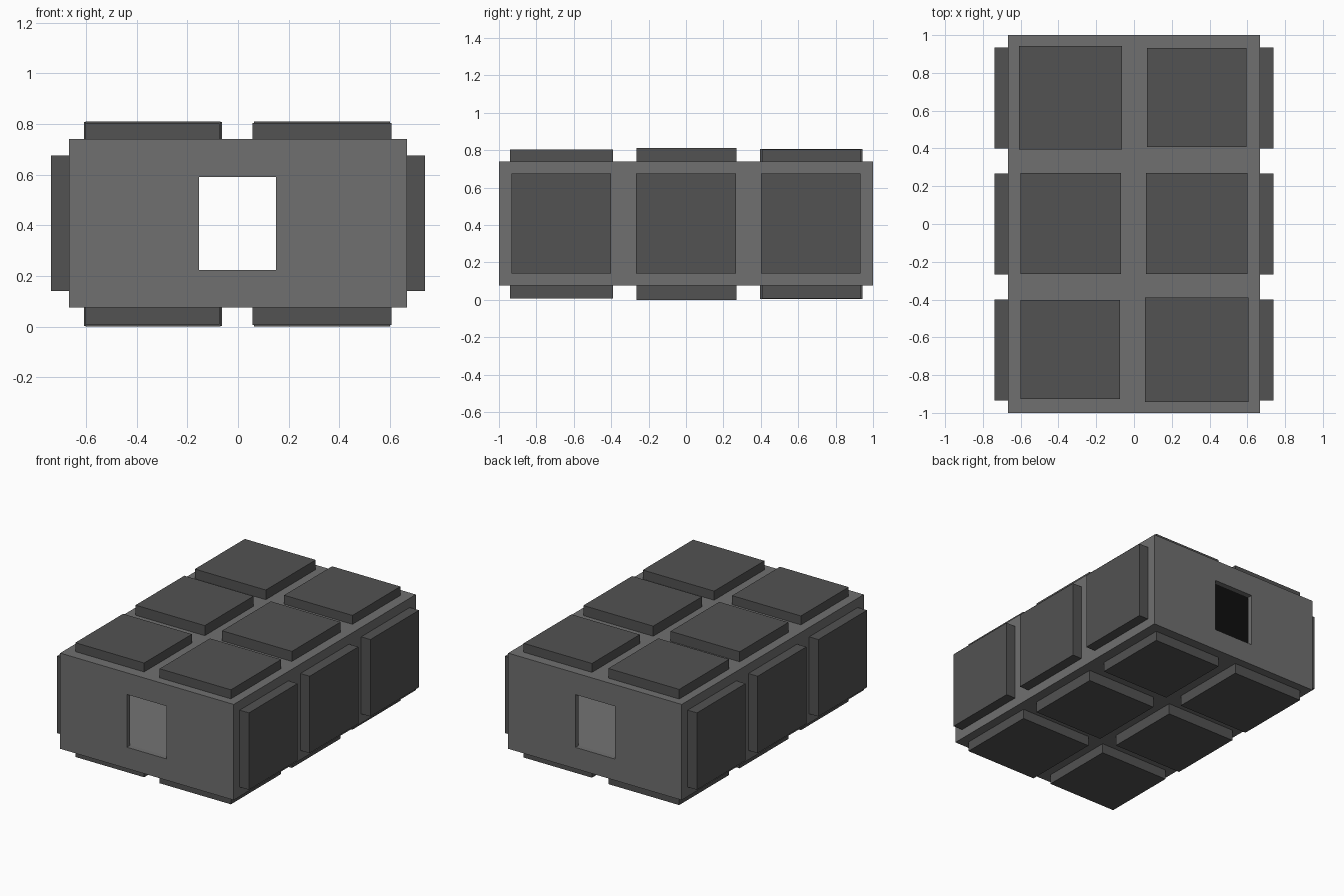
import bpy

if "Cube" in bpy.data.objects:
    bpy.data.objects.remove(bpy.data.objects["Cube"])


def material(name, grey):
    mat = bpy.data.materials.new(name)
    mat.diffuse_color = (grey, grey, grey, 1)
    mat.use_nodes = True
    mat.node_tree.nodes["Principled BSDF"].inputs["Base Color"].default_value = mat.diffuse_color
    return mat


BODY = material("body_grey", 0.16)
PAD = material("pad_dark_grey", 0.085)
FLOOR = material("floor_grey", 0.175)
CEILING = material("ceiling_black", 0.02)


def box(name, x0, x1, y0, y1, z0, z1, mat=None):
    """Axis-aligned box from its limits."""
    v = [(x, y, z) for z in (z0, z1) for x, y in ((x0, y0), (x1, y0), (x1, y1), (x0, y1))]
    f = [(3, 2, 1, 0), (4, 5, 6, 7), (0, 1, 5, 4), (1, 2, 6, 5), (2, 3, 7, 6), (3, 0, 4, 7)]
    mesh = bpy.data.meshes.new(name)
    mesh.from_pydata(v, [], f)
    if mat:
        mesh.materials.append(mat)
    ob = bpy.data.objects.new(name, mesh)
    bpy.context.collection.objects.link(ob)
    return ob


MID_Z = 0.405   # mirror height of the whole model
WALL = 0.035
X, Y, Z0, Z1 = 0.667, 1.0, 0.075, 0.74
SILL, LINTEL = 0.223, 0.59

# Hollow body with a rectangular opening in both ends
body = box("body_shell", -X, X, -Y, Y, Z0, Z1, BODY)
inner = (-X + WALL, X - WALL, -Y + WALL, Y - WALL)
cavity = box("cavity_cutter", *inner, Z0 + WALL, Z1 - WALL, BODY)
opening = box("opening_cutter", -0.153, 0.15, -1.2, 1.2, SILL, LINTEL, BODY)
for cutter in (cavity, opening):
    mod = body.modifiers.new(cutter.name, 'BOOLEAN')
    mod.operation = 'DIFFERENCE'
    mod.solver = 'EXACT'
    mod.object = cutter
    cutter.hide_render = True
    cutter.hide_set(True)

# Inner floor and ceiling, level with the sill and the lintel
box("inner_floor", *inner, Z0 + WALL, SILL, FLOOR)
box("inner_ceiling", *inner, LINTEL, Z1 - WALL, CEILING)

# Top pads, repeated underneath: x0, x1, y0, y1, top height
pads = [
    (-0.608, -0.063, 0.395, 0.943, 0.807),
    (0.07, 0.595, 0.407, 0.933, 0.802),
    (-0.602, -0.07, -0.265, 0.27, 0.81),
    (0.063, 0.60, -0.265, 0.27, 0.81),
    (-0.602, -0.073, -0.927, -0.402, 0.802),
    (0.057, 0.605, -0.942, -0.39, 0.803),
]
for i, (x0, x1, y0, y1, top) in enumerate(pads):
    box(f"top_pad_{i}", x0, x1, y0, y1, Z1 - 0.005, top, PAD)
    box(f"bottom_pad_{i}", x0, x1, y0, y1, 2 * MID_Z - top, Z0 + 0.005, PAD)

# Three pads on each long side
for i, cy in enumerate((-0.667, 0.0, 0.667)):
    box(f"right_pad_{i}", X - 0.005, 0.738, cy - 0.267, cy + 0.267, 0.14, 0.675, PAD)
    box(f"left_pad_{i}", -0.738, -X + 0.005, cy - 0.267, cy + 0.267, 0.14, 0.675, PAD)
